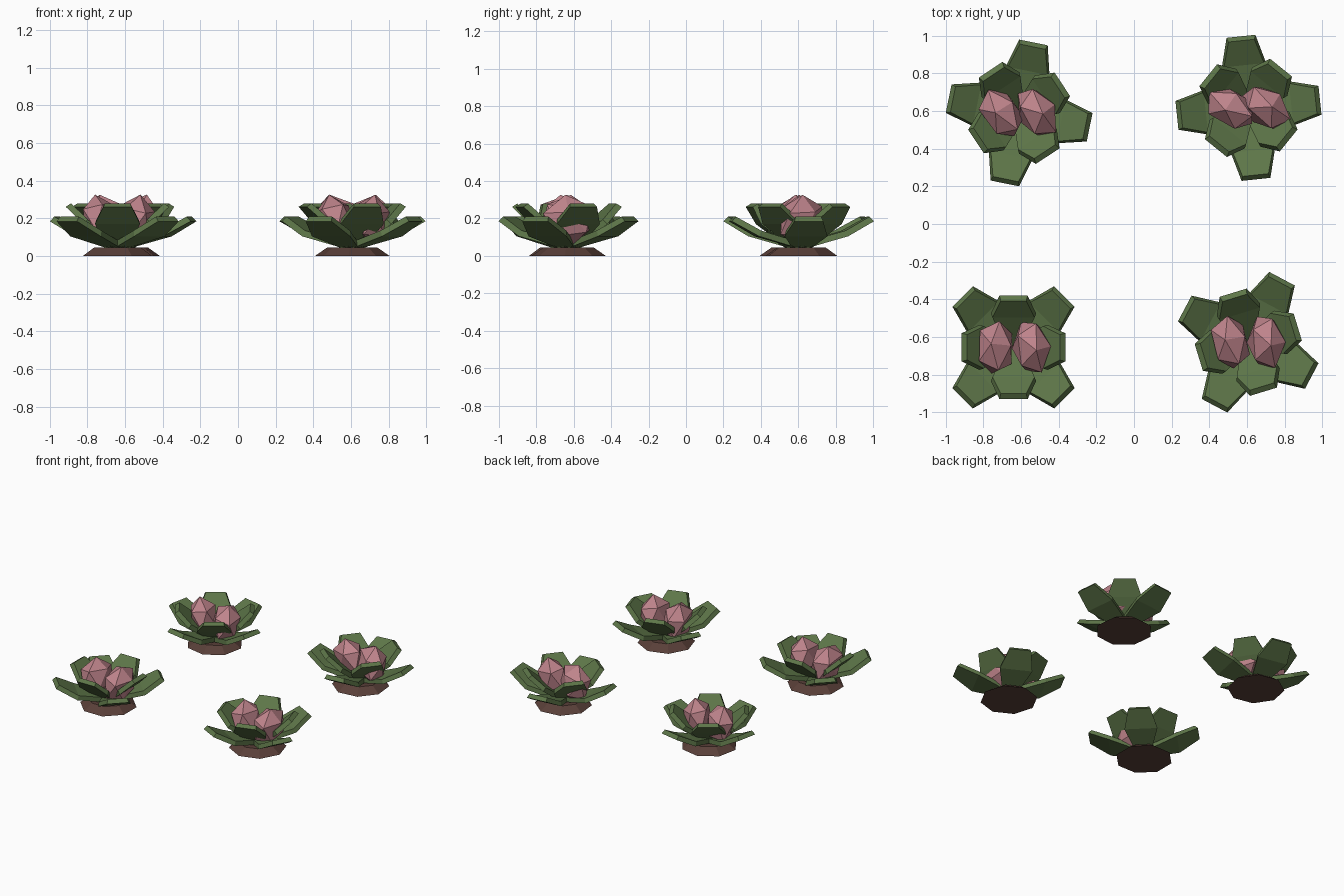
import bpy, bmesh
from math import radians, sin, cos
from mathutils import Matrix, Vector, Euler

if "Cube" in bpy.data.objects:
    bpy.data.objects.remove(bpy.data.objects["Cube"], do_unlink=True)


def make_material(name, color):
    mat = bpy.data.materials.new(name)
    mat.use_nodes = True
    mat.diffuse_color = (*color, 1)
    bsdf = mat.node_tree.nodes["Principled BSDF"]
    bsdf.inputs["Base Color"].default_value = (*color, 1)
    bsdf.inputs["Roughness"].default_value = 0.9
    return mat


LEAF = make_material("leaf green", (0.11, 0.18, 0.065))
BUD = make_material("bud pink", (0.52, 0.23, 0.26))
SOIL = make_material("base brown", (0.10, 0.05, 0.04))


def finish(bm, name, mat, matrix):
    bmesh.ops.recalc_face_normals(bm, faces=bm.faces)
    mesh = bpy.data.meshes.new(name)
    bm.to_mesh(mesh)
    bm.free()
    mesh.materials.append(mat)
    obj = bpy.data.objects.new(name, mesh)
    obj.matrix_world = matrix
    bpy.context.collection.objects.link(obj)


def leaf(name, profile, matrix, thick=0.033, rim=0.008):
    """Bent slab: profile rows are (radius, height, half width) of the underside."""
    bm = bmesh.new()
    rows = []
    for i, (r, z, w) in enumerate(profile):
        a, b = profile[max(i - 1, 0)], profile[min(i + 1, len(profile) - 1)]
        along = Vector((b[0] - a[0], 0, b[1] - a[1])).normalized()
        up = Vector((-along.z, 0, along.x)) * thick
        inset = along * (-rim if i == len(profile) - 1 else 0)
        low = Vector((r, 0, z))
        top = low + up + inset
        ring = [low + Vector((0, -w, 0)), low + Vector((0, w, 0)),
                top + Vector((0, w - rim, 0)), top + Vector((0, rim - w, 0))]
        rows.append([bm.verts.new(p) for p in ring])
    for a, b in zip(rows, rows[1:]):
        for k in range(4):
            n = (k + 1) % 4
            bm.faces.new((a[k], a[n], b[n], b[k]))
    bm.faces.new(rows[0])
    bm.faces.new(rows[-1])
    finish(bm, name, LEAF, matrix)


def bud(name, matrix):
    """Faceted egg-shaped bud."""
    bm = bmesh.new()
    bmesh.ops.create_icosphere(bm, subdivisions=1, radius=1)
    bmesh.ops.scale(bm, verts=bm.verts, vec=(0.105, 0.155, 0.14))
    finish(bm, name, BUD, matrix)


def base(name, matrix):
    """Octagonal foot with sloped sides."""
    bm = bmesh.new()
    bmesh.ops.create_cone(bm, cap_ends=True, segments=8, radius1=0.2,
                          radius2=0.135, depth=0.045)
    spin = Matrix.Rotation(radians(22.5), 4, "Z")
    finish(bm, name, SOIL, matrix @ Matrix.Translation((0, 0, 0.0225)) @ spin)


OUTER = [(0.02, 0.04, 0.05), (0.24, 0.105, 0.115), (0.382, 0.185, 0.077)]
INNER = [(0.03, 0.045, 0.05), (0.18, 0.17, 0.12), (0.275, 0.262, 0.075)]

# Plant name, centre, turn, and the turn of each bud
PLANTS = [
    ("front_right", -0.64, -0.655, 45, (0, 8)),
    ("back_right", -0.61, 0.59, -11.5, (38, 30)),
    ("back_left", 0.608, 0.617, 6, (62, 50)),
    ("front_left", 0.607, -0.628, -28, (15, 5)),
]

for tag, x, y, turn, bud_turns in PLANTS:
    place = Matrix.Translation((x, y, 0))
    spin = place @ Matrix.Rotation(radians(turn), 4, "Z")
    base(f"base_{tag}", spin)
    # Two alternating rings of four leaves
    for i in range(4):
        quarter = Matrix.Rotation(radians(90 * i), 4, "Z")
        between = Matrix.Rotation(radians(90 * i + 45), 4, "Z")
        leaf(f"outer_leaf_{tag}_{i + 1}", OUTER, spin @ quarter)
        leaf(f"inner_leaf_{tag}_{i + 1}", INNER, spin @ between)
    # Pair of buds leaning apart
    for side, angle in zip((-1, 1), bud_turns):
        lean = Euler((radians(8 * side), radians(10 * side), radians(angle))).to_matrix().to_4x4()
        spot = Matrix.Translation((0.095 * side, 0, 0.19))
        bud(f"bud_{tag}_{'right' if side < 0 else 'left'}", place @ spot @ lean)
